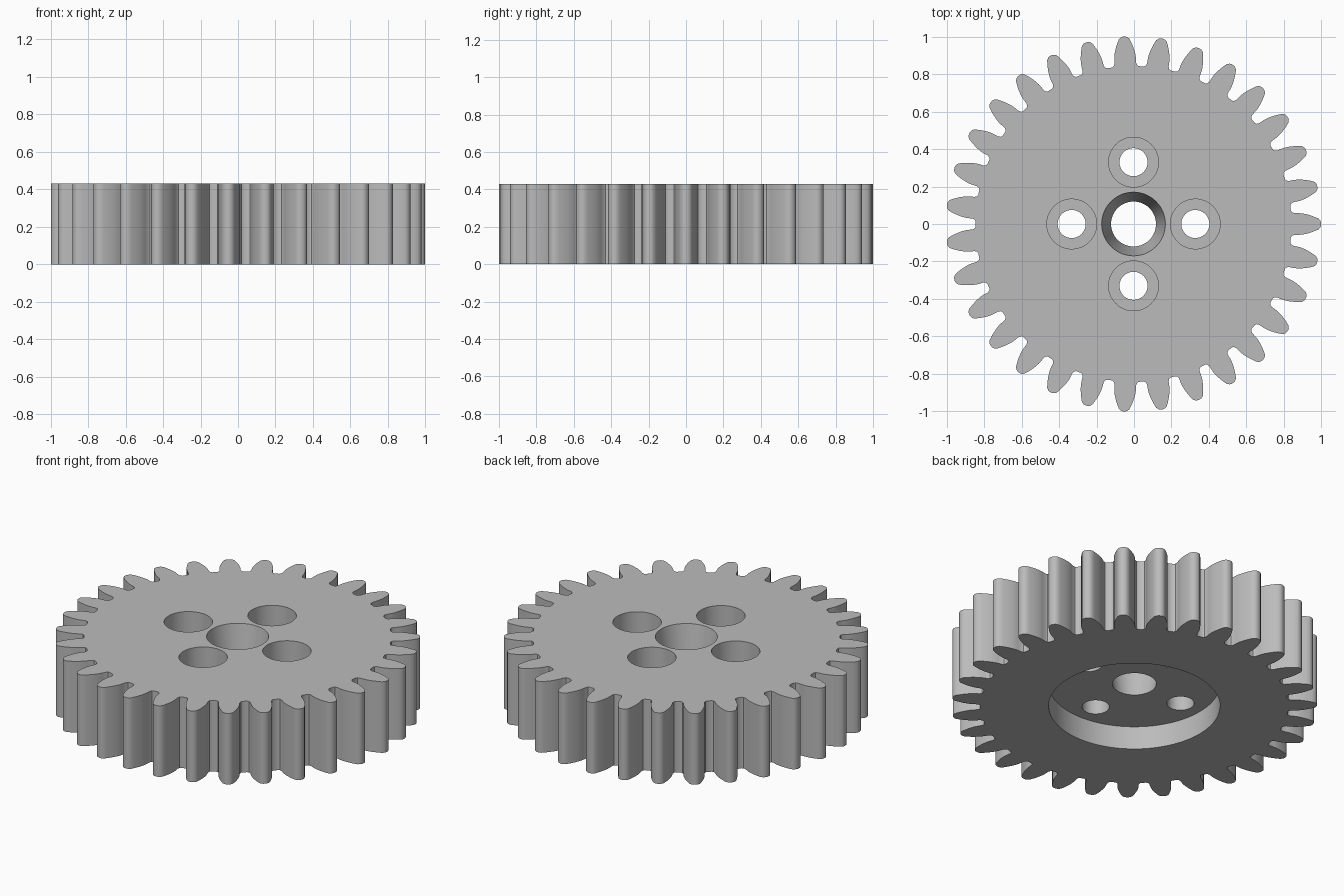
import bpy, bmesh, math

cube = bpy.data.objects.get("Cube")
if cube:
    bpy.data.objects.remove(cube, do_unlink=True)

TEETH = 31
HEIGHT = 0.43
TIP, PITCH, ROOT = 1.0013, 0.9407, 0.843
BASE = PITCH * math.cos(math.radians(20))
RECESS = 0.14            # depth of the underside pocket
CENTRE_X = -0.0026

steel = bpy.data.materials.new("plain grey")
grey = (0.5, 0.5, 0.5, 1)
steel.diffuse_color = grey
steel.use_nodes = True
steel.node_tree.nodes["Principled BSDF"].inputs["Base Color"].default_value = grey


def involute(r):
    a = math.acos(min(1, BASE / r))
    return math.tan(a) - a


def half_angle(r):
    """Half the angular tooth thickness at radius r."""
    return math.pi / (2 * TEETH) + involute(PITCH) - involute(max(r, BASE))


def tooth_flank():
    """Radius and angle pairs from the valley floor to the rounded tip."""
    foot = half_angle(BASE)
    gap = math.pi / TEETH - foot
    flank = [(ROOT, foot + gap * 0.55), (ROOT + 0.005, foot + gap * 0.25),
             (ROOT + 0.018, foot + gap * 0.05)]
    steps = 7
    for i in range(steps):
        r = BASE + (TIP - 0.012 - BASE) * i / (steps - 1)
        flank.append((r, half_angle(r)))
    flank.append((TIP - 0.003, half_angle(TIP) * 0.75))
    flank.append((TIP, half_angle(TIP) * 0.3))
    return flank


def finish(bm, name):
    bmesh.ops.recalc_face_normals(bm, faces=bm.faces)
    mesh = bpy.data.meshes.new(name)
    bm.to_mesh(mesh)
    bm.free()
    mesh.materials.append(steel)
    obj = bpy.data.objects.new(name, mesh)
    bpy.context.collection.objects.link(obj)
    return obj


def lathe_cutter(name, x, y, profile, sides=64):
    """Closed solid of revolution from (radius, z) rings."""
    bm = bmesh.new()
    rings = [[bm.verts.new((x + r * math.cos(math.tau * i / sides),
                            y + r * math.sin(math.tau * i / sides), z))
              for i in range(sides)] for r, z in profile]
    for low, high in zip(rings, rings[1:]):
        for i in range(sides):
            j = (i + 1) % sides
            bm.faces.new((low[i], low[j], high[j], high[i]))
    bm.faces.new(rings[0][::-1])
    bm.faces.new(rings[-1])
    obj = finish(bm, name)
    obj.hide_render = True
    return obj


# Toothed wheel: one flank mirrored into a tooth, repeated, then extruded
flank = tooth_flank()
tooth = [(r, -a) for r, a in flank] + [(r, a) for r, a in reversed(flank)]
bm = bmesh.new()
outline = []
for t in range(TEETH):
    for r, a in tooth:
        angle = math.tau * t / TEETH + a
        outline.append(bm.verts.new((CENTRE_X + r * math.cos(angle),
                                     r * math.sin(angle), 0)))
face = bm.faces.new(outline)
extruded = bmesh.ops.extrude_face_region(bm, geom=[face])["geom"]
bmesh.ops.translate(bm, vec=(0, 0, HEIGHT),
                    verts=[v for v in extruded if isinstance(v, bmesh.types.BMVert)])
gear = finish(bm, "gear_wheel")

# Underside pocket, tapered shaft hole and four counterbored bolt holes
OVER = 0.05
web = HEIGHT - RECESS
taper = 0.05 / web
cutters = [
    lathe_cutter("pocket_cutter", CENTRE_X, 0, [(0.47, -OVER), (0.47, RECESS)], 96),
    lathe_cutter("shaft_cutter", CENTRE_X, 0,
                 [(0.12 - taper * OVER, RECESS - OVER),
                  (0.17 + taper * OVER, HEIGHT + OVER)]),
]
for k in range(4):
    a = k * math.pi / 2
    cutters.append(lathe_cutter(
        "bolt_cutter", CENTRE_X + 0.33 * math.cos(a), 0.33 * math.sin(a),
        [(0.075, RECESS - OVER), (0.075, HEIGHT - 0.19),
         (0.133, HEIGHT - 0.19), (0.133, HEIGHT + OVER)], 48))

bpy.ops.object.select_all(action='DESELECT')
bpy.context.view_layer.objects.active = gear
gear.select_set(True)
for cutter in cutters:
    mod = gear.modifiers.new("cut", 'BOOLEAN')
    mod.operation = 'DIFFERENCE'
    mod.solver = 'EXACT'
    mod.object = cutter
    bpy.ops.object.modifier_apply(modifier=mod.name)
    bpy.data.objects.remove(cutter, do_unlink=True)

bpy.ops.object.shade_smooth_by_angle(angle=math.radians(30))
